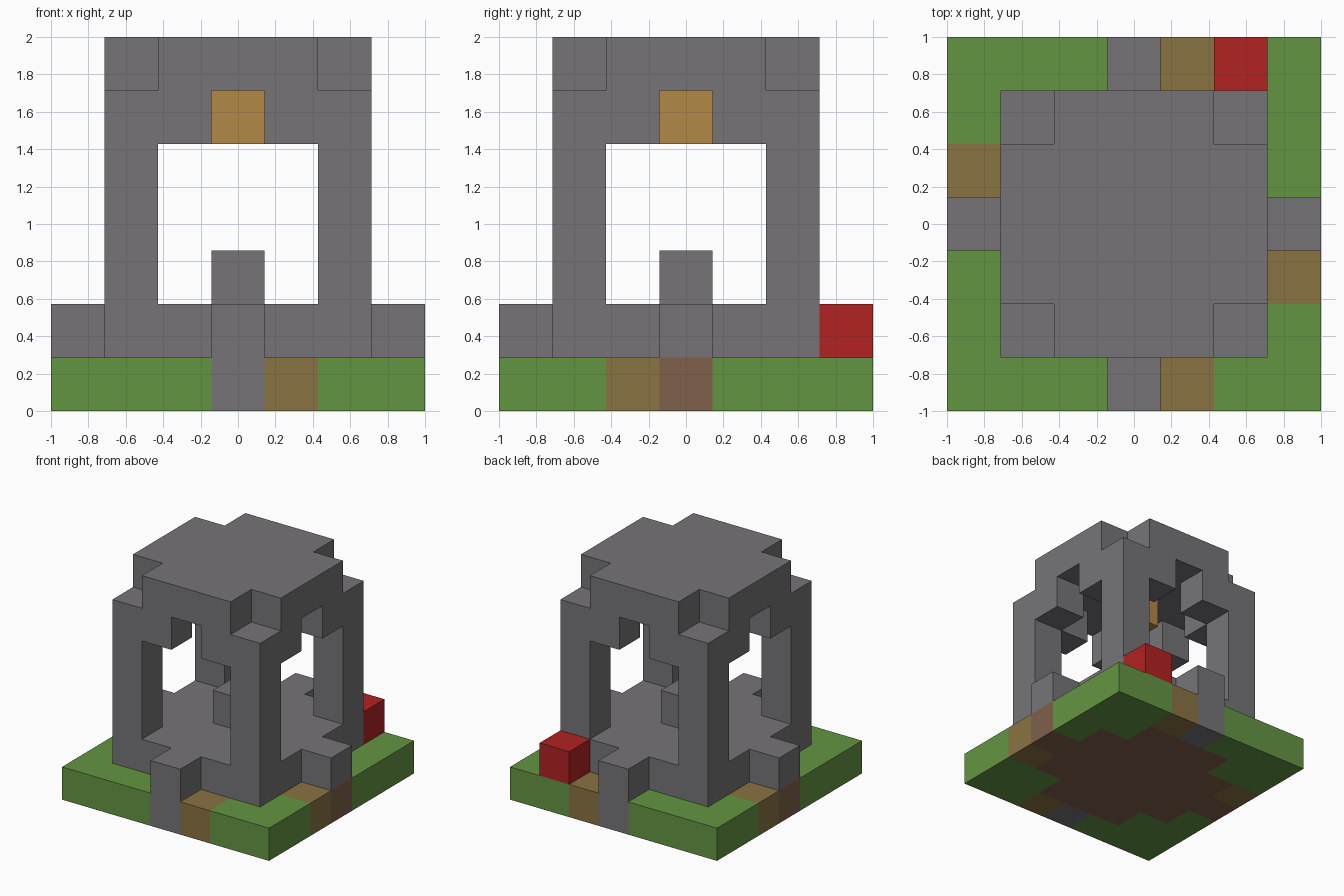
import bpy
import bmesh
from mathutils import Vector

cube = bpy.data.objects.get("Cube")
if cube:
    bpy.data.objects.remove(cube, do_unlink=True)

N = 7            # blocks per side
U = 2 / N        # block size
MID = N // 2


def material(name, *rgb):
    """Flat material from 0-255 display values, stored as linear."""
    lin = [((c / 255 + 0.055) / 1.055) ** 2.4 for c in rgb] + [1]
    mat = bpy.data.materials.new(name)
    mat.use_nodes = True
    mat.diffuse_color = lin
    bsdf = mat.node_tree.nodes["Principled BSDF"]
    bsdf.inputs["Base Color"].default_value = lin
    bsdf.inputs["Roughness"].default_value = 0.9
    return mat


stone = material("stone grey", 118, 116, 119)
grass = material("grass green", 100, 149, 66)
path = material("path tan", 138, 115, 66)
dirt = material("dirt brown", 128, 96, 74)
lamp = material("lamp gold", 177, 137, 70)
red = material("red", 178, 34, 34)


def blocks(name, cells, mat):
    """Join grid cells into one solid, keeping only the outer faces."""
    cells = set(cells)
    bm = bmesh.new()
    for cell in sorted(cells):
        for axis in range(3):
            for side in (0, 1):
                near = list(cell)
                near[axis] += 2 * side - 1
                if tuple(near) in cells:
                    continue
                a, b = (axis + 1) % 3, (axis + 2) % 3
                ring = []
                for da, db in ((0, 0), (1, 0), (1, 1), (0, 1)):
                    p = list(cell)
                    p[axis] += side
                    p[a] += da
                    p[b] += db
                    ring.append(bm.verts.new(
                        Vector((p[0] - N / 2, p[1] - N / 2, p[2])) * U))
                bm.faces.new(ring if side else ring[::-1])
    bmesh.ops.remove_doubles(bm, verts=bm.verts, dist=U / 100)
    bmesh.ops.dissolve_limit(bm, angle_limit=0.01, verts=bm.verts, edges=bm.edges)
    mesh = bpy.data.meshes.new(name)
    bm.to_mesh(mesh)
    bm.free()
    mesh.materials.append(mat)
    obj = bpy.data.objects.new(name, mesh)
    bpy.context.collection.objects.link(obj)
    return obj


def square(lo, hi):
    return {(x, y) for x in range(lo, hi + 1) for y in range(lo, hi + 1)}


def layer(cells, *levels):
    return {(x, y, z) for x, y in cells for z in levels}


LO, HI = 1, N - 2
everything = square(0, N - 1)
inner = square(LO, HI)
corners = {(x, y) for x in (LO, HI) for y in (LO, HI)}
core = inner - corners

# Ground: grass, tan path blocks, soil under the building
front_back = {(MID, 0), (MID, N - 1)}
sides = {(0, MID), (N - 1, MID)}
paths = {(MID + 1, 0), (MID + 1, N - 1), (0, MID + 1), (N - 1, MID - 1)}
soil = core | sides
blocks("grass_ground", layer(everything - front_back - paths - soil, 0), grass)
blocks("soil", layer(soil, 0), dirt)
blocks("path_blocks", layer(paths, 0), path)

# Stone body: floor, pillars, broken lintels and the roof as one solid
lintels = {c for c in inner - square(LO + 1, HI - 1) if MID not in c}
body = layer(inner, 1) | layer(corners, 2, 3, 4, 5)
body |= layer(lintels, 5) | layer(core, 6)
blocks("stone_pavilion", body, stone)

# Steps on all four sides; front and back ones reach the ground
for label, cell, levels in (
        ("front", (MID, 0), (0, 1)), ("back", (MID, N - 1), (0, 1)),
        ("right", (0, MID), (1,)), ("left", (N - 1, MID), (1,))):
    blocks(label + "_step", layer({cell}, *levels), stone)

# Pedestal, hanging lamp and the red block behind
blocks("pedestal", layer({(MID, MID)}, 2), stone)
blocks("hanging_lamp", layer({(MID, MID)}, 5), lamp)
blocks("red_block", layer({(HI, N - 1)}, 1), red)
